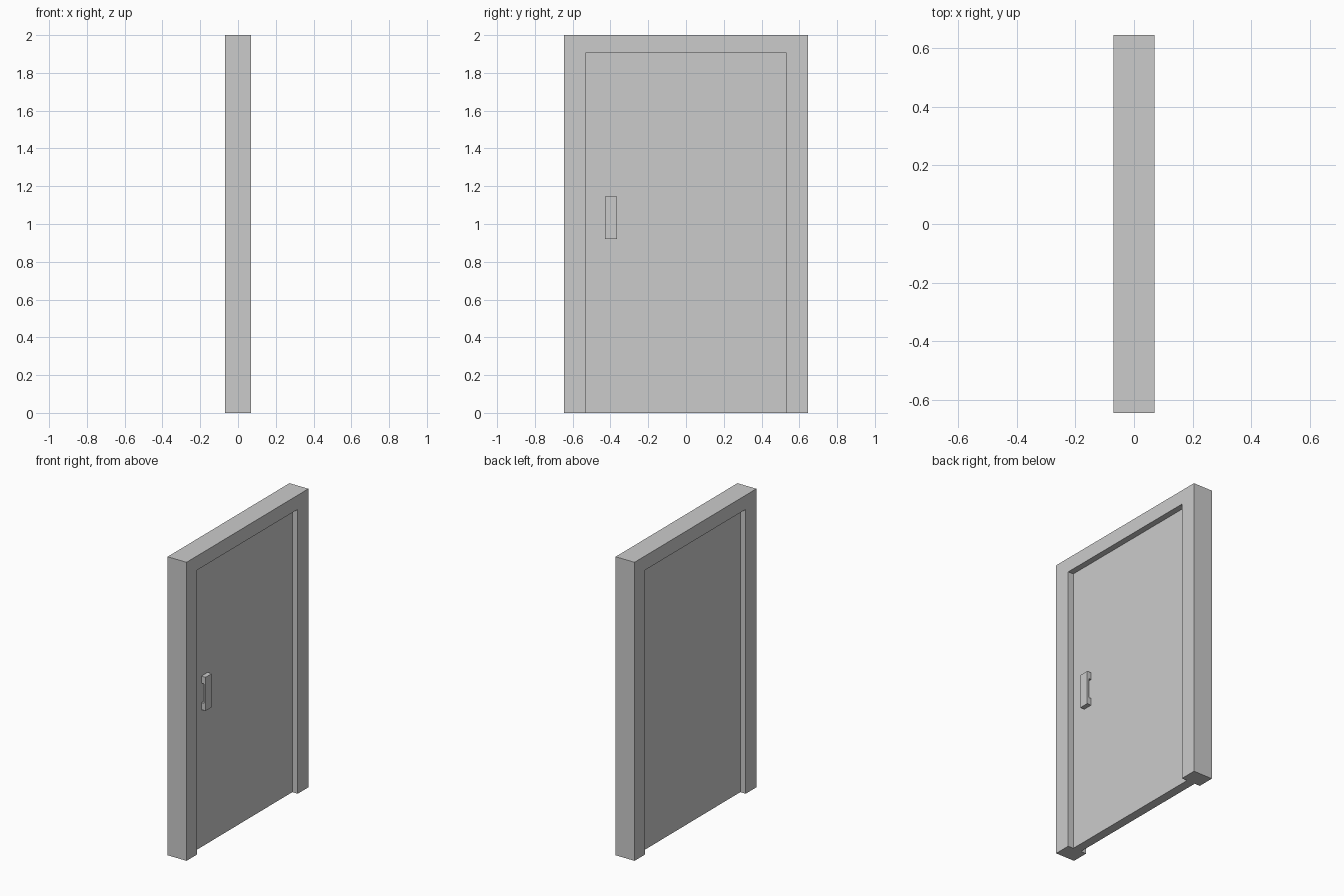
import bpy, bmesh

if "Cube" in bpy.data.objects:
    bpy.data.objects.remove(bpy.data.objects["Cube"])


def prism(name, outline, plane, lo, hi):
    """Extrude a 2D outline; plane maps (u, v, depth) to (x, y, z)."""
    bm = bmesh.new()
    face = bm.faces.new([bm.verts.new(plane(u, v, lo)) for u, v in outline])
    new = bmesh.ops.extrude_face_region(bm, geom=[face])["geom"]
    shift = [b - a for a, b in zip(plane(0, 0, lo), plane(0, 0, hi))]
    bmesh.ops.translate(bm, vec=shift,
                        verts=[g for g in new if isinstance(g, bmesh.types.BMVert)])
    bmesh.ops.recalc_face_normals(bm, faces=bm.faces)
    mesh = bpy.data.meshes.new(name)
    bm.to_mesh(mesh)
    bm.free()
    obj = bpy.data.objects.new(name, mesh)
    bpy.context.collection.objects.link(obj)
    return obj


def along_x(u, v, d):
    return (d, u, v)


def along_y(u, v, d):
    return (u, d, v)


W, H = 0.645, 2.0        # outer half width and height
IW, IH = 0.532, 1.905    # opening half width and height
FACE = 0.03              # half thickness of the door leaf

# Door frame: two jambs and a header in one arch
prism("door_frame", [(-W, 0), (-W, H), (W, H), (W, 0),
                     (IW, 0), (IW, IH), (-IW, IH), (-IW, 0)],
      along_x, -0.07, 0.07)

# Door leaf, recessed equally on both sides
prism("door_leaf", [(-IW, 0), (-IW, IH), (IW, IH), (IW, 0)],
      along_x, -FACE, FACE)

# Pull handle: C-shaped grip standing off the leaf on one side
Z0, Z1, FOOT = 0.92, 1.145, 0.047
GRIP, OUT = 0.048, 0.061
prism("pull_handle", [(FACE, Z0), (OUT, Z0), (OUT, Z1), (FACE, Z1),
                      (FACE, Z1 - FOOT), (GRIP, Z1 - FOOT),
                      (GRIP, Z0 + FOOT), (FACE, Z0 + FOOT)],
      along_y, -0.43, -0.365)
